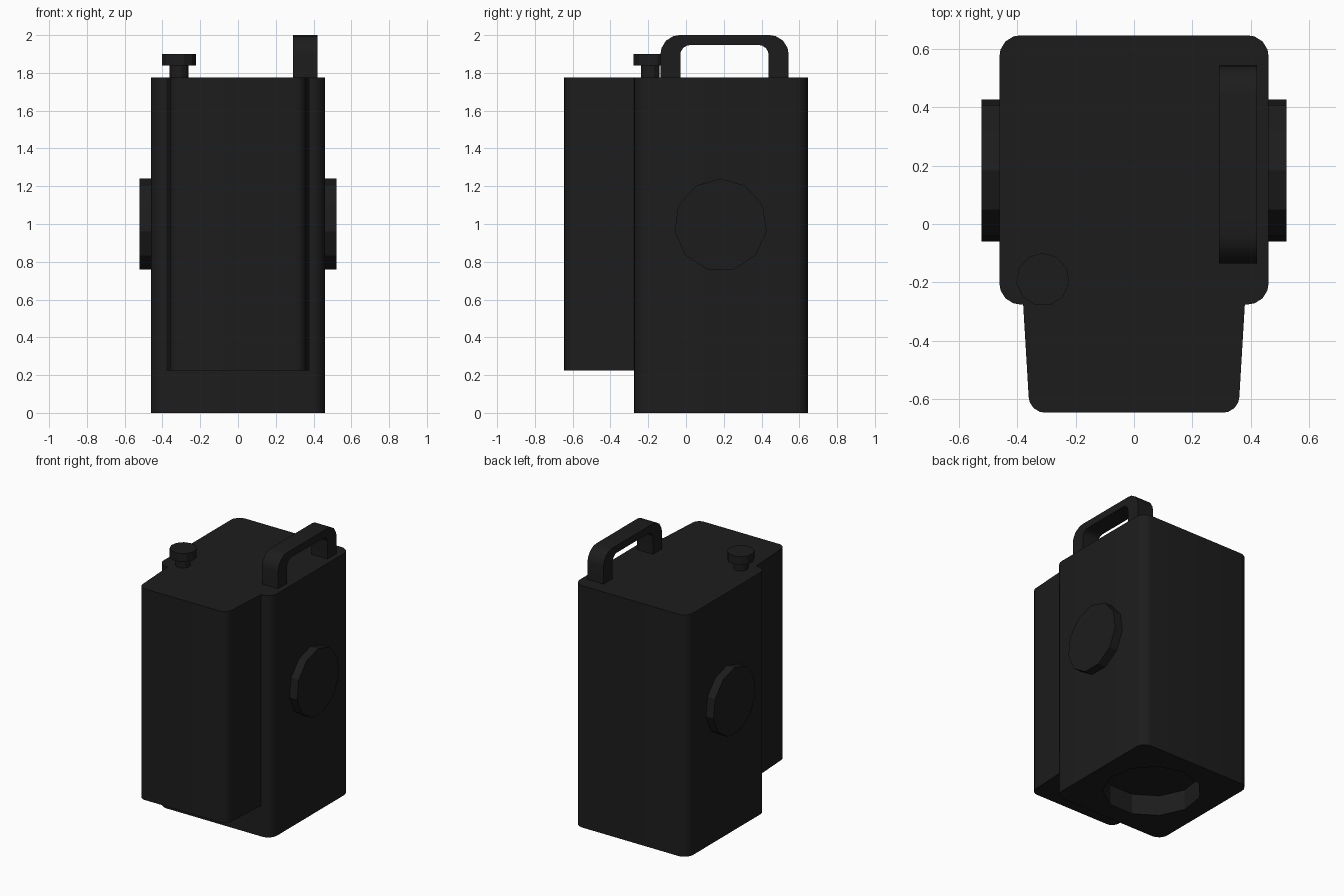
import bpy, bmesh, math
from mathutils import Vector

default = bpy.data.objects.get("Cube")
if default:
    bpy.data.objects.remove(default, do_unlink=True)

# One dark colour for the whole model
black = bpy.data.materials.new("soft_black")
black.use_nodes = True
colour = (0.012, 0.012, 0.012, 1)
black.diffuse_color = colour
black.node_tree.nodes["Principled BSDF"].inputs["Base Color"].default_value = colour


def rounded(corners, steps=4):
    """Outline from (u, v, radius) corners, each rounded by a tangent arc."""
    out = []
    for i, (u, v, r) in enumerate(corners):
        p = Vector((u, v))
        if r == 0:
            out.append(p)
            continue
        a = (Vector(corners[i - 1][:2]) - p).normalized()
        b = (Vector(corners[(i + 1) % len(corners)][:2]) - p).normalized()
        half = a.angle(b) / 2
        centre = p + (a + b).normalized() * (r / math.sin(half))
        start = p + a * (r / math.tan(half)) - centre
        end = p + b * (r / math.tan(half)) - centre
        for k in range(steps + 1):
            out.append(centre + start.lerp(end, k / steps).normalized() * r)
    return out


def polygon(u, v, r, sides=11):
    """Regular outline with one vertex pointing along +v."""
    turn = math.tau / sides
    return [Vector((u - r * math.sin(k * turn), v + r * math.cos(k * turn)))
            for k in range(sides)]


def prism(name, outline, low, high, axis="z"):
    """Extrude an outline along z, or a (y, z) outline along x."""
    def place(p, w):
        return (p.x, p.y, w) if axis == "z" else (w, p.x, p.y)
    bm = bmesh.new()
    bottom = [bm.verts.new(place(p, low)) for p in outline]
    top = [bm.verts.new(place(p, high)) for p in outline]
    bm.faces.new(bottom[::-1])
    bm.faces.new(top)
    for i in range(len(outline)):
        j = (i + 1) % len(outline)
        bm.faces.new((bottom[i], bottom[j], top[j], top[i]))
    bmesh.ops.recalc_face_normals(bm, faces=bm.faces)
    mesh = bpy.data.meshes.new(name)
    bm.to_mesh(mesh)
    bm.free()
    mesh.materials.append(black)
    obj = bpy.data.objects.new(name, mesh)
    bpy.context.collection.objects.link(obj)
    return obj


def select(obj):
    bpy.ops.object.select_all(action="DESELECT")
    obj.select_set(True)
    bpy.context.view_layer.objects.active = obj


parts = []
TOP = 1.775

# Main body with rounded upright edges
body = prism("body", rounded([(-0.46, -0.275, 0.07), (0.46, -0.275, 0.07),
                              (0.46, 0.645, 0.07), (-0.46, 0.645, 0.07)]), 0, TOP)
parts.append(body)

# Round recess in the underside
cutter = prism("recess_cutter", polygon(0, 0.185, 0.33), -0.1, 0.15)
cutter.hide_render = True
cut = body.modifiers.new("recess", "BOOLEAN")
cut.object = cutter
cut.operation = "DIFFERENCE"
cut.solver = "EXACT"
select(body)
bpy.ops.object.modifier_apply(modifier=cut.name)
bpy.data.objects.remove(cutter, do_unlink=True)

# Tapered front container
parts.append(prism("front_container", rounded([(-0.357, -0.645, 0.055), (0.357, -0.645, 0.055),
                                               (0.38, -0.26, 0), (-0.38, -0.26, 0)]), 0.225, TOP))

# Round side discs
for side, name in ((1, "left_disc"), (-1, "right_disc")):
    low, high = sorted((side * 0.45, side * 0.522))
    parts.append(prism(name, polygon(0.183, 0.995, 0.246), low, high, "x"))

# Carrying handle
parts.append(prism("handle", rounded([
    (-0.135, 1.76, 0), (-0.135, 2.0, 0.1), (0.543, 2.0, 0.1), (0.543, 1.76, 0),
    (0.437, 1.76, 0), (0.437, 1.947, 0.05), (-0.03, 1.947, 0.05), (-0.03, 1.76, 0)]),
    0.29, 0.42, "x"))

# Filler cap on its stem
parts.append(prism("cap_stem", polygon(-0.312, -0.19, 0.05), 1.76, 1.85))
parts.append(prism("cap", polygon(-0.312, -0.19, 0.091), 1.838, 1.9))

for obj in parts:
    select(obj)
    bpy.ops.object.shade_smooth_by_angle(angle=math.radians(30))
